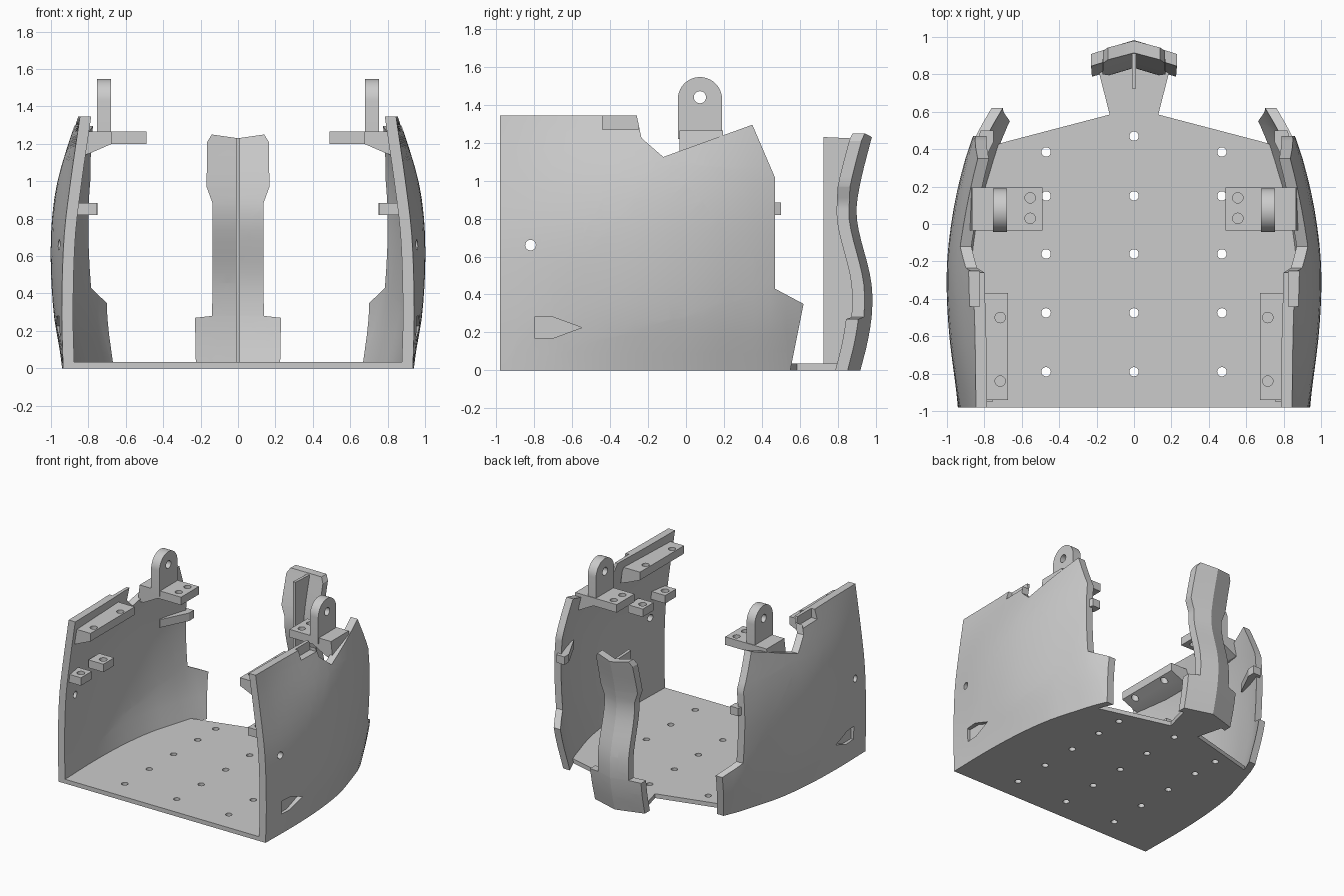
import bpy, bmesh, math
from mathutils import Vector

cube = bpy.data.objects.get("Cube")
if cube:
    bpy.data.objects.remove(cube, do_unlink=True)

grey = bpy.data.materials.new("plain grey")
grey.use_nodes = True
grey.diffuse_color = (0.6, 0.6, 0.6, 1)
grey.node_tree.nodes["Principled BSDF"].inputs["Base Color"].default_value = (0.6, 0.6, 0.6, 1)


def spline(ks, vs, t):
    """Smooth curve through the values vs at the knots ks."""
    t = min(max(t, ks[0]), ks[-1])
    n = len(ks) - 1
    i = next(j for j in range(n) if t <= ks[j + 1])

    def slope(j):
        a, b = max(j - 1, 0), min(j + 1, n)
        return (vs[b] - vs[a]) / (ks[b] - ks[a])
    h = ks[i + 1] - ks[i]
    s = (t - ks[i]) / h
    return ((2 * s**3 - 3 * s**2 + 1) * vs[i] + (s**3 - 2 * s**2 + s) * h * slope(i)
            + (3 * s**2 - 2 * s**3) * vs[i + 1] + (s**3 - s**2) * h * slope(i + 1))


def finish(bm, name):
    bmesh.ops.recalc_face_normals(bm, faces=bm.faces)
    mesh = bpy.data.meshes.new(name)
    bm.to_mesh(mesh)
    bm.free()
    mesh.materials.append(grey)
    ob = bpy.data.objects.new(name, mesh)
    bpy.context.collection.objects.link(ob)
    return ob


def thicken(bm, push):
    ext = bmesh.ops.extrude_face_region(bm, geom=bm.faces[:])
    bmesh.ops.translate(bm, vec=push, verts=[g for g in ext["geom"] if isinstance(g, bmesh.types.BMVert)])


def prism(name, pts, axis, lo, hi):
    """Extrude a flat outline along one axis; the outline uses the other two in order."""
    def place(u, v):
        p = [u, v]
        p.insert("xyz".index(axis), lo)
        return p
    bm = bmesh.new()
    bm.faces.new([bm.verts.new(place(*p)) for p in pts])
    bm.normal_update()
    thicken(bm, Vector([hi - lo if a == axis else 0 for a in "xyz"]))
    return finish(bm, name)


def rect(a, b, c, d):
    return [(a, c), (b, c), (b, d), (a, d)]


def arc(u, v, r, start=0, end=360, n=20):
    return [(u + r * math.cos(math.radians(start + (end - start) * i / n)),
             v + r * math.sin(math.radians(start + (end - start) * i / n)))
            for i in range(n + (end - start < 360))]


def sheet(name, outline, step, shape, push):
    """Curved plate: grid-cut an outline, bend it with shape(u, v), thicken by push."""
    bm = bmesh.new()
    bm.faces.new([bm.verts.new((u, v, 0)) for u, v in outline])
    bm.normal_update()
    bmesh.ops.triangulate(bm, faces=bm.faces[:])
    for axis in (0, 1):
        vals = [p[axis] for p in outline]
        normal = Vector((1 - axis, axis, 0))
        n = math.ceil((max(vals) - min(vals)) / step)
        for i in range(1, n):
            co = normal * (min(vals) + (max(vals) - min(vals)) * i / n)
            bmesh.ops.bisect_plane(bm, geom=bm.verts[:] + bm.edges[:] + bm.faces[:],
                                   plane_co=co, plane_no=normal, dist=1e-5)
    for v in bm.verts:
        v.co = shape(v.co.x, v.co.y)
    bm.normal_update()
    thicken(bm, push)
    return finish(bm, name)


def apply(ob, kind, **settings):
    mod = ob.modifiers.new(kind, kind)
    for key, val in settings.items():
        setattr(mod, key, val)
    bpy.context.view_layer.objects.active = ob
    bpy.ops.object.modifier_apply(modifier=mod.name)


def cut(ob, cutter):
    cutter.hide_render = True
    apply(ob, "BOOLEAN", object=cutter, operation="DIFFERENCE", solver="EXACT")
    bpy.data.objects.remove(cutter, do_unlink=True)


def mirror(ob):
    apply(ob, "MIRROR", use_mirror_merge=False)


# Bulged side wall: outer x at each height, front to back
wall_y = [-0.98, -0.6, -0.25, 0.05, 0.3, 0.47, 0.62]
wall_z = [0, 0.3, 0.7, 1.0, 1.345]
wall_x = [[.935, .94, .925, .885, .815, .76, .69],
          [.942, .975, .985, .95, .885, .83, .755],
          [.93, .985, 1.0, .97, .915, .86, .79],
          [.895, .945, .965, .945, .9, .85, .8],
          [.845, .85, .86, .86, .835, .8, .77]]


def wall_at(y, z):
    return spline(wall_z, [spline(wall_y, row, y) for row in wall_x], z)


wall = sheet("side_wall",
             [(-.98, 0), (.55, 0), (.62, .35), (.47, .43), (.47, 1.015), (.35, 1.295),
              (-.12, 1.125), (-.235, 1.225), (-.26, 1.345), (-.98, 1.345)],
             0.09, lambda y, z: Vector((wall_at(y, z), y, z)), Vector((-.06, 0, 0)))
cut(wall, prism("hole_cutter", arc(-.82, .66, .028), "x", .7, 1.1))
cut(wall, prism("rim_cutter", rect(-.44, -.25, 1.27, 1.4), "x", .825, 1.1))
cut(wall, prism("arrow_cutter", [(-.8, .17), (-.7, .17), (-.55, .225), (-.7, .28), (-.8, .28)],
                "x", .93, 1.1))
mirror(wall)

# Floor with its tapered neck and grid of holes
half = [(wall_at(y, 0) - .03, y) for y in (-.98, -.7, -.4, -.1, .15, .3, .42)]
half += [(.684, .44), (.13, .585), (.2, .86)]
floor = prism("floor", half + [(0, .9)] + [(-x, y) for x, y in reversed(half)], "z", 0, .035)
for x in (-.47, 0, .47):
    for y in (.385 if x else .47, .15, -.16, -.475, -.79):
        cut(floor, prism("floor_cutter", arc(x, y, .025), "z", -.1, .1))

# Wavy rear spine with a flared foot and a centre rib
spine_z = [0, .16, .32, .48, .79, .95, 1.25]
spine_y = [.92, .96, .982, .975, .902, .912, .985]


def spine_at(x, z):
    return Vector((x, spline(spine_z, spine_y, z) - .3 * abs(x), z))


side = [(.225, 0), (.23, .27), (.138, .28), (.135, .88), (.168, .97), (.165, 1.21), (.14, 1.25)]
spine = sheet("rear_spine", side + [(0, 1.23)] + [(-x, z) for x, z in reversed(side)],
              0.058, spine_at, Vector((0, -.065, 0)))
rib_back = [(spine_at(0, z).y - .03, z) for z in [i * 1.22 / 16 for i in range(17)]]
rib = prism("spine_rib", [(.725, 1.23), (.725, 0)] + rib_back, "x", -.012, .012)

# Upper rails with a sloped underside
rail = prism("upper_rail", [(.675, 1.265), (.83, 1.265), (.85, 1.13), (.79, 1.15), (.675, 1.2)],
             "y", -.94, -.37)
for y in (-.84, -.5):
    cut(rail, prism("rail_cutter", arc(.715, y, .028), "z", 1, 1.4))
mirror(rail)

# Hinge brackets: drilled shelf and rounded ear
shelf = prism("hinge_shelf", [(.49, 1.265), (.865, 1.265), (.88, 1.13), (.83, 1.13), (.7, 1.2), (.49, 1.2)],
              "y", -.035, .195)
for y in (.03, .14):
    cut(shelf, prism("shelf_cutter", arc(.555, y, .028), "z", 1, 1.4))
mirror(shelf)
ear = prism("hinge_ear", [(-.043, 1.22), (.19, 1.22)] + arc(.0735, 1.43, .1165, 0, 180), "x", .68, .755)
cut(ear, prism("ear_cutter", arc(.0735, 1.44, .032), "x", .5, .9))
mirror(ear)

# Small drilled lugs and the rear hook on the inner wall
for i, y in enumerate((-.88, -.59)):
    lug = prism(f"wall_lug_{i + 1}", rect(.755, .89, y - .07, y + .07), "z", .82, .885)
    cut(lug, prism("lug_cutter", arc(.805, y, .03), "z", .7, 1))
    mirror(lug)
hook = prism("rear_hook", [(.75, .5), (.75, .44), (.86, .22), (.9, .25), (.82, .5)], "z", .82, .885)
mirror(hook)

# Smooth shading with sharp creases kept
for ob in bpy.context.collection.objects:
    if ob.type == "MESH" and grey.name in ob.data.materials:
        ob.data.polygons.foreach_set("use_smooth", [True] * len(ob.data.polygons))
        ob.data.set_sharp_from_angle(angle=math.radians(25))
